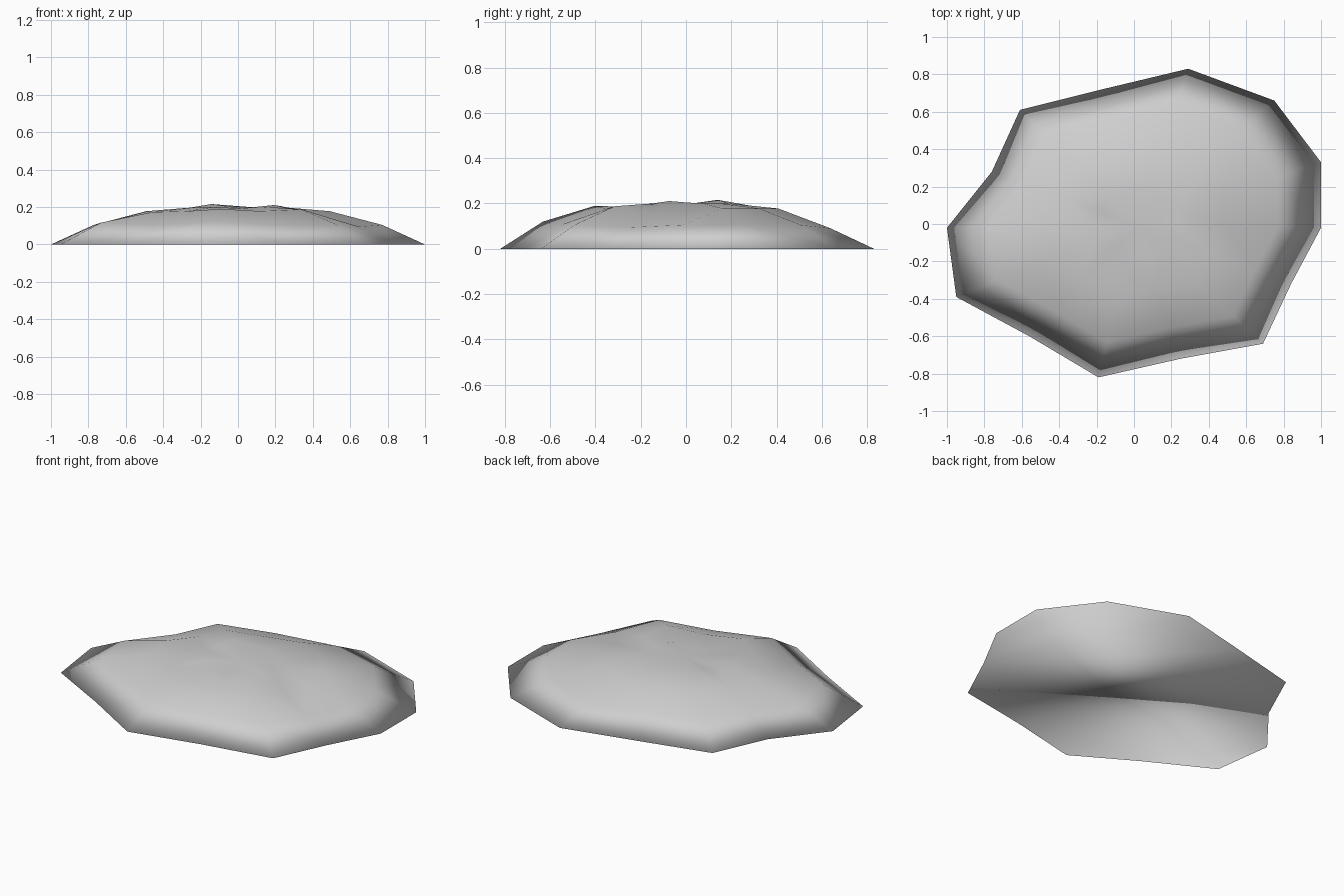
import bpy
import bmesh

if "Cube" in bpy.data.objects:
    bpy.data.objects.remove(bpy.data.objects["Cube"])

# Ground outline of the mound, counter-clockwise
RIM = [(1, .33), (.75, .66), (.29, .83), (-.17, .72), (-.61, .61), (-.76, .28),
       (-1, -.02), (-.95, -.39), (-.56, -.6), (-.19, -.82), (.25, -.72),
       (.69, -.64), (.84, -.32), (1, -.02)]

# Scale and height of each ring going inward
RINGS = [(1, 0), (.77, .105), (.49, .178), (.23, .2)]

# Small bumps and hollows: (ring, outline index) -> height offset
BUMPS = {(1, 7): .012, (1, 9): .015, (1, 2): -.015, (1, 12): -.01,
         (2, 13): -.033, (2, 12): -.02, (2, 11): .01, (2, 9): .012,
         (2, 7): -.006, (3, 4): .016, (3, 3): .008, (3, 12): .011,
         (3, 13): .005, (3, 9): -.018, (3, 10): -.02, (3, 6): -.004}

grey = bpy.data.materials.new("stone_grey")
grey.diffuse_color = (.62, .62, .62, 1)
grey.use_nodes = True
grey.node_tree.nodes["Principled BSDF"].inputs["Base Color"].default_value = grey.diffuse_color

bm = bmesh.new()
rings = [[bm.verts.new((x * s, y * s, h + BUMPS.get((r, i), 0)))
          for i, (x, y) in enumerate(RIM)] for r, (s, h) in enumerate(RINGS)]
top = bm.verts.new((.02, -.02, .193))
n = len(RIM)

# Sloping sides and uneven top
for i in range(n):
    j = (i + 1) % n
    for a, b in zip(rings, rings[1:]):
        bm.faces.new((a[i], a[j], b[j], b[i]))
    bm.faces.new((rings[-1][i], rings[-1][j], top))

# Flat underside
bm.faces.new(rings[0][::-1])
bmesh.ops.triangulate(bm, faces=bm.faces[:])
bmesh.ops.recalc_face_normals(bm, faces=bm.faces[:])
for f in bm.faces:
    f.smooth = True

mesh = bpy.data.meshes.new("mound")
bm.to_mesh(mesh)
bm.free()
mesh.materials.append(grey)
mound = bpy.data.objects.new("mound", mesh)
bpy.context.collection.objects.link(mound)
